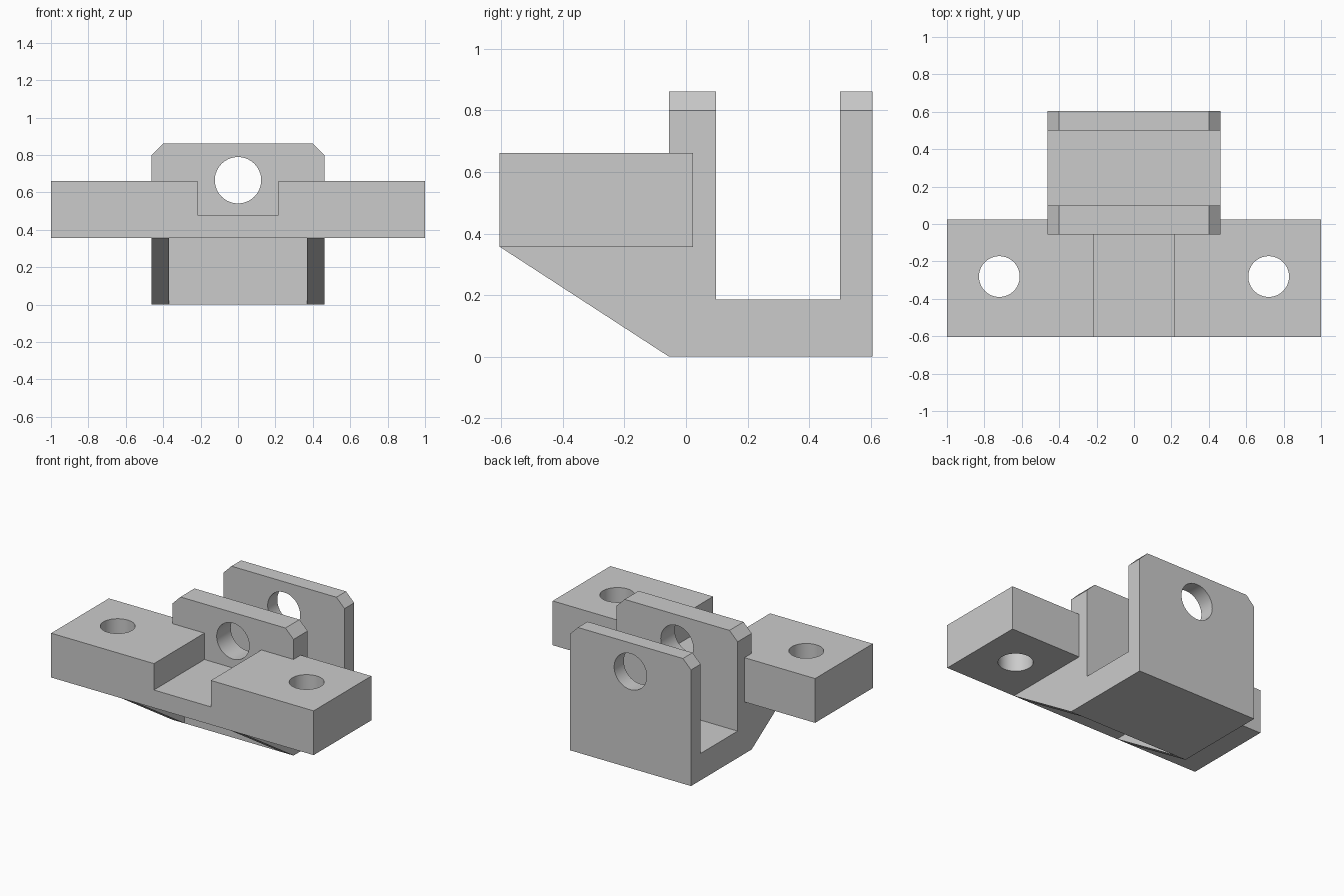
import bpy, bmesh, math
from mathutils import Vector

if "Cube" in bpy.data.objects:
    bpy.data.objects.remove(bpy.data.objects["Cube"])


def prism(name, pts, axis, a, b):
    """Extrude a 2D outline along one axis from a to b."""
    place = {'X': lambda p: (a, p[0], p[1]),
             'Y': lambda p: (p[0], a, p[1]),
             'Z': lambda p: (p[0], p[1], a)}[axis]
    bm = bmesh.new()
    face = bm.faces.new([bm.verts.new(place(p)) for p in pts])
    ext = bmesh.ops.extrude_face_region(bm, geom=[face])
    offset = Vector([b - a if c == axis else 0 for c in 'XYZ'])
    bmesh.ops.translate(bm, vec=offset,
                        verts=[v for v in ext['geom'] if isinstance(v, bmesh.types.BMVert)])
    bmesh.ops.recalc_face_normals(bm, faces=bm.faces)
    mesh = bpy.data.meshes.new(name)
    bm.to_mesh(mesh)
    bm.free()
    obj = bpy.data.objects.new(name, mesh)
    bpy.context.collection.objects.link(obj)
    return obj


def circle(cx, cy, r, n=64):
    return [(cx + r * math.cos(2 * math.pi * i / n),
             cy + r * math.sin(2 * math.pi * i / n)) for i in range(n)]


def combine(target, other, operation):
    """Apply a boolean and discard the helper."""
    other.hide_render = True
    mod = target.modifiers.new(operation, 'BOOLEAN')
    mod.operation, mod.object, mod.solver = operation, other, 'EXACT'
    bpy.context.view_layer.objects.active = target
    bpy.ops.object.modifier_apply(modifier=mod.name)
    bpy.data.objects.remove(other)


# Clevis block with clipped top corners
W, H, C = 0.462, 0.862, 0.062
FRONT, BACK = -0.055, 0.605
bracket = prism("clevis_bracket",
                [(-W, 0), (W, 0), (W, H - C), (W - C, H), (C - W, H), (-W, H - C)],
                'Y', FRONT, BACK)

# Open slot between the two lugs
combine(bracket, prism("slot_cutter", [(0.098, 0.185), (0.5, 0.185), (0.5, 1), (0.098, 1)],
                       'X', -1, 1), 'DIFFERENCE')

# Mounting plate with a central notch
N, Z0, Z1, ZN = 0.217, 0.357, 0.662, 0.48
plate = prism("mounting_plate",
              [(-1, Z0), (1, Z0), (1, Z1), (N, Z1), (N, ZN), (-N, ZN), (-N, Z1), (-1, Z1)],
              'Y', -BACK, 0.023)
combine(bracket, plate, 'UNION')

# Triangular ribs under the plate, flush with the bracket sides
for s in (-1, 1):
    rib = prism("rib", [(-BACK, Z0), (FRONT, 0), (0, 0), (0, Z0)], 'X', s * 0.37, s * W)
    combine(bracket, rib, 'UNION')

# Bolt holes in the plate, and the pin hole through both lugs
for s in (-1, 1):
    combine(bracket, prism("bolt_cutter", circle(s * 0.72, -0.281, 0.109), 'Z', 0, 1),
            'DIFFERENCE')
combine(bracket, prism("pin_cutter", circle(0, 0.665, 0.124), 'Y', -1, 1), 'DIFFERENCE')

# Smooth hole walls, crisp edges elsewhere
bpy.ops.object.select_all(action='DESELECT')
bracket.select_set(True)
bpy.context.view_layer.objects.active = bracket
bpy.ops.object.shade_smooth_by_angle(angle=math.radians(25))
